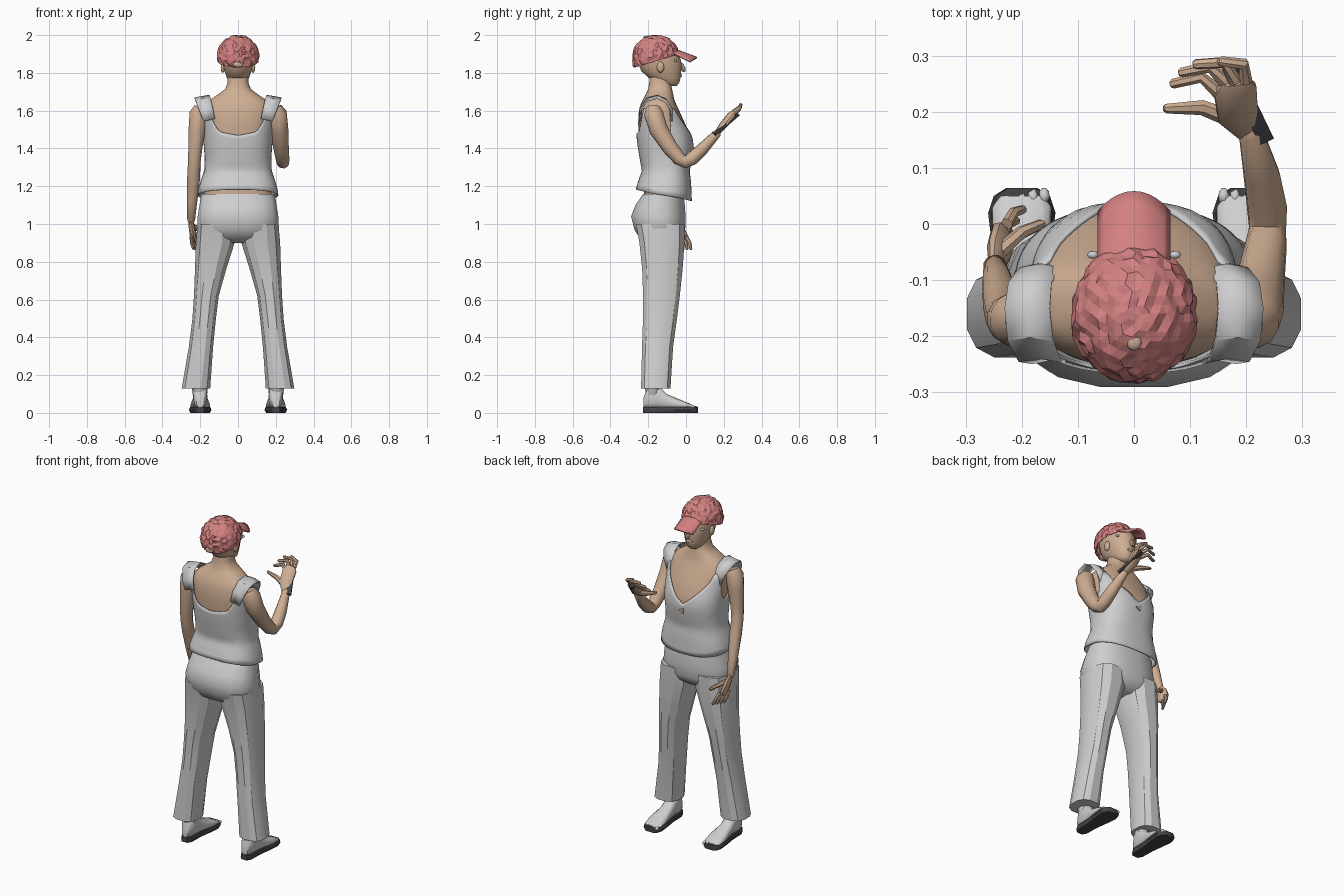
import bpy, bmesh, math, random
from mathutils import Vector, Matrix

random.seed(4)
old = bpy.data.objects.get("Cube")
if old:
    bpy.data.objects.remove(old, do_unlink=True)


def material(name, rgb):
    m = bpy.data.materials.new(name)
    m.use_nodes = True
    m.diffuse_color = (*rgb, 1)
    m.node_tree.nodes["Principled BSDF"].inputs["Base Color"].default_value = (*rgb, 1)
    return m


GREY = material("light_grey_cloth", (0.62, 0.62, 0.63))
SKIN = material("tan_skin", (0.62, 0.42, 0.29))
RED = material("faded_red", (0.66, 0.22, 0.22))
DARK = material("dark_grey", (0.06, 0.06, 0.065))


def finish(name, bm, mat, angle=40, thick=0):
    bmesh.ops.recalc_face_normals(bm, faces=bm.faces[:])
    me = bpy.data.meshes.new(name)
    bm.to_mesh(me)
    bm.free()
    ob = bpy.data.objects.new(name, me)
    bpy.context.collection.objects.link(ob)
    me.materials.append(mat)
    if angle:
        bpy.ops.object.select_all(action='DESELECT')
        ob.select_set(True)
        bpy.context.view_layer.objects.active = ob
        bpy.ops.object.shade_smooth_by_angle(angle=math.radians(angle))
    if thick:
        mod = ob.modifiers.new("thickness", 'SOLIDIFY')
        mod.thickness = thick
        mod.offset = 0
    return ob


def skin_rows(name, rows, mat, closed=True, caps=True, angle=40, thick=0):
    """Bridge rows of points with quads."""
    bm = bmesh.new()
    vs = [[bm.verts.new(p) for p in r] for r in rows]
    n = len(rows[0])
    for a, b in zip(vs, vs[1:]):
        for i in range(n if closed else n - 1):
            j = (i + 1) % n
            bm.faces.new((a[i], a[j], b[j], b[i]))
    if caps:
        bm.faces.new(vs[0])
        bm.faces.new(vs[-1])
    return finish(name, bm, mat, angle, thick)


def sp(v, p):
    return math.copysign(abs(v) ** p, v)


def oval(z, cx, rx, yb, yf, n=28, p=0.8):
    """Horizontal rounded ring reaching from yb to yf."""
    return [(cx + rx * sp(math.cos(t), p), (yb + yf) / 2 + (yf - yb) / 2 * sp(math.sin(t), p), z)
            for t in (2 * math.pi * (i + 0.5) / n for i in range(n))]


def limb(name, pts, mat, n=10, flat=1.0, ref=None):
    """Tube through (x, y, z, radius) points with a rounded tip."""
    P = [Vector(p[:3]) for p in pts]
    R = [p[3] for p in pts]
    end = (P[-1] - P[-2]).normalized()
    P.append(P[-1] + end * R[-1] * 0.6)
    R.append(R[-1] * 0.6)
    u = Vector(ref) if ref else (P[1] - P[0]).orthogonal()
    rows = []
    for i, c in enumerate(P):
        t = (P[min(i + 1, len(P) - 1)] - P[max(i - 1, 0)]).normalized()
        u = (u - t * u.dot(t)).normalized()
        w = t.cross(u)
        rows.append([c + R[i] * (u * flat * math.cos(a) + w * math.sin(a))
                     for a in (2 * math.pi * k / n for k in range(n))])
    return skin_rows(name, rows, mat)


def ball(name, loc, size, mat, sub=2, rot=None):
    bm = bmesh.new()
    bmesh.ops.create_icosphere(bm, subdivisions=sub, radius=1)
    m = Matrix.Translation(loc) @ (rot or Matrix()) @ Matrix.Diagonal((*size, 1))
    bmesh.ops.transform(bm, matrix=m, verts=bm.verts)
    return finish(name, bm, mat, 60)


def interp(table, k):
    """Piecewise linear lookup; first column is the key."""
    if k <= table[0][0]:
        return table[0][1:]
    for a, b in zip(table, table[1:]):
        if k <= b[0]:
            f = (k - a[0]) / (b[0] - a[0])
            return [x + (y - x) * f for x, y in zip(a[1:], b[1:])]
    return table[-1][1:]


# Torso skin: z, half width, back y, front y
UPPER = [(1.28, .168, -.222, .008), (1.35, .165, -.235, .022), (1.41, .17, -.245, .03),
         (1.47, .174, -.252, .022), (1.54, .178, -.254, -.008), (1.6, .18, -.25, -.035),
         (1.635, .17, -.24, -.052), (1.66, .145, -.228, -.062), (1.69, .1, -.212, -.068),
         (1.715, .068, -.2, -.074), (1.75, .055, -.195, -.08), (1.82, .054, -.19, -.08)]
LOWER = [(1.08, .185, -.22, -.03), (1.18, .178, -.222, -.015)]
skin_rows("torso", [oval(z, 0, r, b, f) for z, r, b, f in LOWER + UPPER], SKIN)

# Sleeveless top: hem and neckline vary around the body
SHELL = [(1.12, .205, -.26, .02), (1.18, .2, -.256, .018), (1.24, .182, -.238, .014)] + UPPER
NECK = [(-90, 1.47), (-62, 1.49), (-47, 1.55), (-42, 1.61), (-24, 1.61), (-12, 1.49), (0, 1.45),
        (12, 1.49), (24, 1.61), (42, 1.61), (50, 1.56), (90, 1.43)]
rows = []
N, M = 72, 14
for k in range(M + 1):
    row = []
    for i in range(N):
        t = 2 * math.pi * i / N
        side = math.degrees(math.asin(max(-1, min(1, math.sin(t)))))
        hem = 1.152 - 0.03 * math.sin(t)
        z = hem + (interp(NECK, side)[0] - hem) * k / M
        r, b, f = interp(SHELL, z)
        row.append((( r + .008) * sp(math.cos(t), .8),
                    (b + f) / 2 + ((f - b) / 2 + .008) * sp(math.sin(t), .8), z))
    rows.append(row)
skin_rows("sleeveless_top", rows, GREY, caps=False, thick=.006)

# Shoulder straps
STRAP = [(.15, -.07, 1.55, .03), (.168, -.075, 1.61, .035), (.185, -.1, 1.652, .038),
         (.19, -.145, 1.673, .04), (.185, -.2, 1.66, .04), (.17, -.236, 1.61, .036), (.152, -.24, 1.55, .03)]
for s, side in ((1, "left"), (-1, "right")):
    skin_rows(side + "_strap",
              [[(s * (x + w * u), y - .006 * abs(u), z - .007 * u) for u in (-1, 0, 1)] for x, y, z, w in STRAP],
              GREY, closed=False, caps=False, thick=.008)

# Keyhole below the neckline
bm = bmesh.new()
bmesh.ops.create_cone(bm, segments=3, radius1=.02, radius2=.02, depth=.008, cap_ends=True)
bmesh.ops.transform(bm, verts=bm.verts, matrix=Matrix.Translation((0, .041, 1.39)) @
                    Matrix.Rotation(math.pi / 2, 4, 'X') @ Matrix.Rotation(-math.pi / 2, 4, 'Z'))
finish("keyhole", bm, SKIN, 0)

# Trousers: seat plus two flared legs
skin_rows("trouser_seat", [oval(z, 0, r, b, f, 16) for z, r, b, f in (
    (.9, .1, -.2, -.06), (.93, .19, -.25, -.02), (.97, .22, -.275, -.002), (1.04, .217, -.293, 0),
    (1.1, .207, -.27, -.004), (1.16, .198, -.228, -.012))], GREY)
LEG = [(.13, .145, .3, -.24, -.08), (.35, .13, .262, -.235, -.066), (.5, .115, .243, -.23, -.045),
       (.62, .1, .235, -.23, -.03), (.76, .06, .23, -.235, -.015), (.9, .015, .226, -.25, -.005),
       (1.0, .015, .217, -.268, -.003)]
for s, side in ((1, "left"), (-1, "right")):
    skin_rows(side + "_trouser_leg",
              [oval(z, s * (i + o) / 2, (o - i) / 2, b, f, 12) for z, i, o, b, f in LEG], GREY, angle=30)

    # Feet: y, half width, underside z, top z
    foot = [(-.225, .02, .03, .08), (-.2, .036, .02, .15), (-.15, .038, .02, .15), (-.1, .04, .02, .1),
            (-.02, .052, .02, .066), (.03, .052, .018, .045), (.05, .04, .018, .034)]
    skin_rows(side + "_foot",
              [[(s * .2 + w * sp(math.cos(a), .8), y, (l + h) / 2 + (h - l) / 2 * sp(math.sin(a), .8))
                for a in (2 * math.pi * k / 14 for k in range(14))] for y, w, l, h in foot], GREY)
    limb(side + "_ankle", [(s * .205, -.18, .3, .045), (s * .202, -.175, .1, .04)], GREY)
    for k in range(5):
        ball(f"{side}_toe_{k + 1}", (s * (.16 + .02 * k), .05 - .005 * k * k / 2, .026),
             (.011, .017, .012), GREY, 1)
    sole = [(-.228, .022), (-.2, .038), (-.12, .04), (-.04, .053), (.02, .06), (.05, .05), (.064, .028)]
    skin_rows(side + "_sole", [[(s * .2 + w * e, y, z) for e, z in
              ((-.85, .0), (.85, .0), (1, .015), (.9, .03), (-.9, .03), (-1, .015))] for y, w in sole], DARK)

# Lowered arm and hand
limb("lowered_arm", [(-.195, -.17, 1.615, .038), (-.208, -.17, 1.585, .05), (-.217, -.17, 1.5, .046),
     (-.226, -.17, 1.4, .038), (-.232, -.162, 1.32, .034), (-.235, -.14, 1.24, .035),
     (-.243, -.105, 1.12, .028), (-.248, -.075, 1.02, .021)], SKIN, 12)
limb("lowered_palm", [(-.248, -.075, 1.02, .022), (-.244, -.055, .985, .034), (-.235, -.03, .935, .038)],
     SKIN, 10, .5, (1, .3, 0))
for k in range(4):
    o = (k - 1.5) * .02
    limb(f"lowered_finger_{k + 1}", [(-.236 + o * .3, -.03 + o, .935, .011),
         (-.23 + o * .5, -.01 + o, .9, .01), (-.216 + o * .6, -.004 + o, .868, .008)], SKIN, 7)
limb("lowered_thumb", [(-.24, -.05, .99, .014), (-.2, -.015, .965, .012), (-.165, .0, .94, .009)], SKIN, 7)

# Raised arm and hand
limb("raised_arm", [(.195, -.175, 1.615, .038), (.208, -.172, 1.585, .052), (.218, -.145, 1.5, .05),
     (.228, -.085, 1.405, .042), (.236, -.035, 1.345, .037), (.238, -.005, 1.328, .034),
     (.237, .03, 1.345, .036), (.228, .085, 1.395, .033), (.208, .165, 1.48, .022)], SKIN, 12)
limb("raised_palm", [(.208, .16, 1.475, .022), (.185, .195, 1.52, .038), (.18, .24, 1.575, .04)],
     SKIN, 10, .5, (.2, -.65, .7))
FINGERS = [((.15, .235, 1.57), (.12, .262, 1.585), (.07, .25, 1.57)),
           ((.165, .25, 1.585), (.135, .28, 1.605), (.085, .27, 1.595)),
           ((.18, .255, 1.595), (.16, .288, 1.62), (.11, .285, 1.62)),
           ((.198, .255, 1.59), (.195, .285, 1.615), (.155, .29, 1.632))]
for k, f in enumerate(FINGERS):
    limb(f"raised_finger_{k + 1}", [(*p, r) for p, r in zip(f, (.013, .011, .009))], SKIN, 7)
limb("raised_thumb", [(.18, .185, 1.505, .016), (.12, .208, 1.525, .014), (.058, .206, 1.545, .009)], SKIN, 7)

# Phone held in the raised hand
a, b = Vector((.235, .15, 1.475)), Vector((.175, .275, 1.58))
bm = bmesh.new()
bmesh.ops.create_cube(bm, size=1)
m = Matrix.Translation((a + b) / 2) @ (b - a).to_track_quat('Y', 'Z').to_matrix().to_4x4()
bmesh.ops.transform(bm, verts=bm.verts, matrix=m @ Matrix.Diagonal((.028, (b - a).length, .014, 1)))
finish("phone", bm, DARK, 0)

# Head, nose, ears and glasses arms
HEAD = [(1.73, .025, -.1, -.05), (1.745, .045, -.14, -.036), (1.775, .06, -.2, -.027),
        (1.81, .072, -.238, -.024), (1.85, .08, -.255, -.022), (1.9, .082, -.26, -.035),
        (1.94, .072, -.24, -.06), (1.965, .045, -.2, -.1)]
skin_rows("head", [oval(z, 0, r, b, f, 20, .95) for z, r, b, f in HEAD], SKIN, angle=50)
limb("nose", [(0, -.026, 1.85, .008), (0, -.015, 1.825, .012), (0, -.012, 1.812, .011)], SKIN, 6)
ball("lips", (0, -.028, 1.785), (.022, .008, .008), SKIN, 2)
for s, side in ((1, "left"), (-1, "right")):
    ball(side + "_ear", (s * .08, -.135, 1.83), (.012, .02, .03), SKIN, 2)
    ball(side + "_glasses_end", (s * .073, -.055, 1.865), (.012, .008, .008), GREY, 1)

# Crumpled cap crown, cut along a line that rises to the front
bm = bmesh.new()
bmesh.ops.create_icosphere(bm, subdivisions=4, radius=1)
for v in bm.verts:
    d = v.co * (1 + random.uniform(-.05, .03))
    v.co = Vector((d.x * .111, d.y * .122 - .16, d.z * .118 + 1.882))
bmesh.ops.bisect_plane(bm, geom=bm.verts[:] + bm.edges[:] + bm.faces[:], plane_co=(0, -.16, 1.862),
                       plane_no=(0, -.3, 1), clear_inner=True)
finish("cap_crown", bm, RED, 0, .004)

# Cap brim
skin_rows("cap_brim", [[(.062 * u, -.075 + v * (.132 - .035 * u * u), 1.93 - .05 * v - .022 * u * u)
          for u in (k / 5 - 1 for k in range(11))] for v in (j / 4 for j in range(5))],
          RED, closed=False, caps=False, thick=.01)

# Cap button and rear opening
ball("cap_button", (0, -.21, 1.988), (.014, .016, .008), SKIN, 2)
ball("cap_rear_opening", (0, -.276, 1.845), (.028, .008, .016), SKIN, 2)
